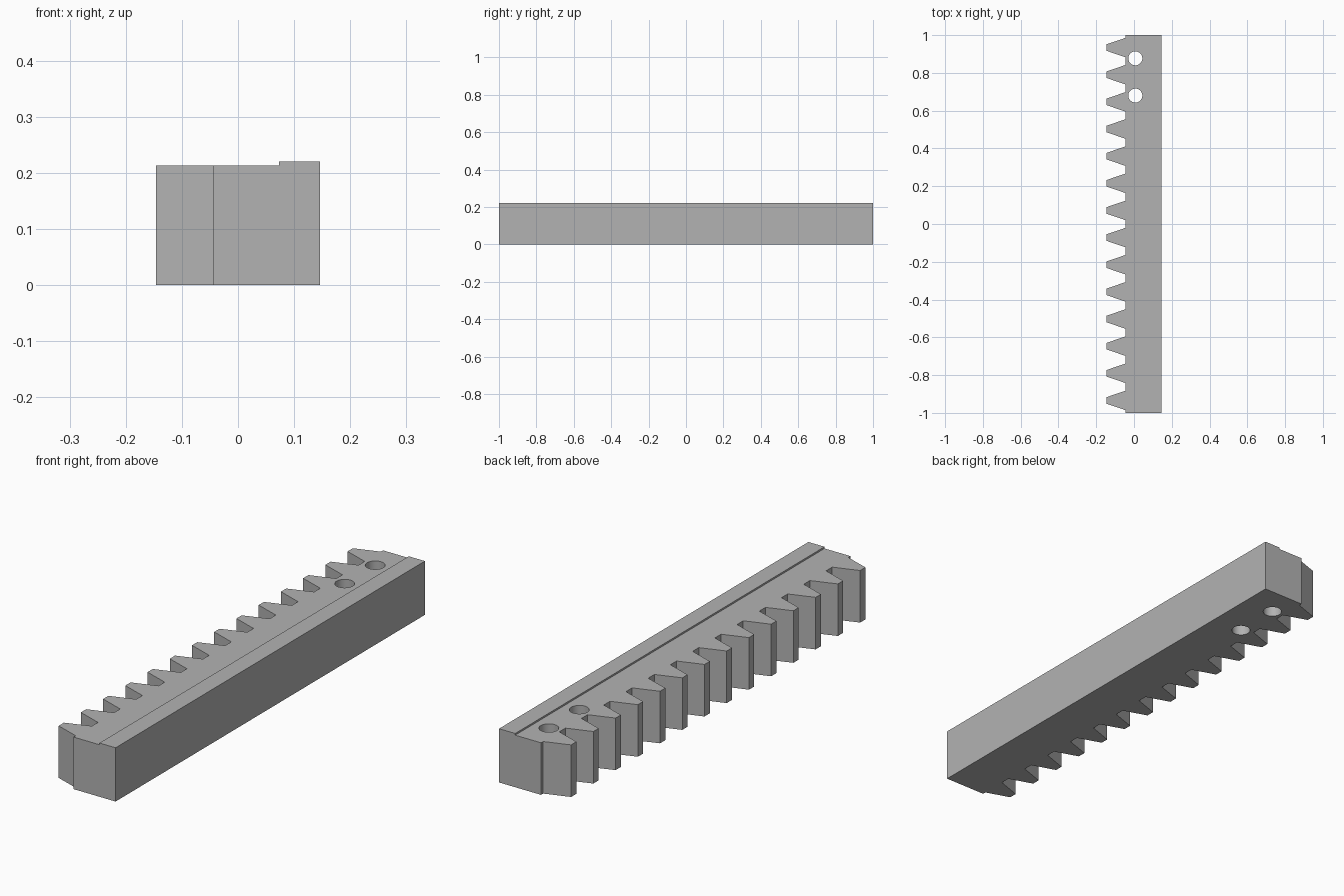
import bpy
import bmesh
from mathutils import Vector

cube = bpy.data.objects.get("Cube")
if cube:
    bpy.data.objects.remove(cube, do_unlink=True)

BACK_X, ROOT_X, TIP_X = 0.146, -0.044, -0.146
HALF_LENGTH = 1.0
BODY_TOP, RAIL_TOP, RAIL_X = 0.213, 0.22, 0.073
TEETH, PITCH = 14, 0.1437
ROOT_HALF, TIP_HALF = 0.052, 0.017
HOLE_X, HOLE_YS, HOLE_RADIUS = 0.007, (0.877, 0.68), 0.037

steel = bpy.data.materials.new("grey_steel")
steel.use_nodes = True
grey = (0.45, 0.45, 0.45, 1)
steel.diffuse_color = grey
steel.node_tree.nodes["Principled BSDF"].inputs["Base Color"].default_value = grey


def rack_outline():
    """Outline of the toothed bar, counter-clockwise from above."""
    points = [(ROOT_X, -HALF_LENGTH), (BACK_X, -HALF_LENGTH),
              (BACK_X, HALF_LENGTH), (ROOT_X, HALF_LENGTH)]
    for i in range(TEETH):
        y = ((TEETH - 1) / 2 - i) * PITCH
        points += [(ROOT_X, y + ROOT_HALF), (TIP_X, y + TIP_HALF),
                   (TIP_X, y - TIP_HALF), (ROOT_X, y - ROOT_HALF)]
    return points


# Toothed bar: extruded outline
bm = bmesh.new()
base = bm.faces.new([bm.verts.new((x, y, 0)) for x, y in rack_outline()])
extruded = bmesh.ops.extrude_face_region(bm, geom=[base], use_keep_orig=True)
bmesh.ops.translate(bm, vec=(0, 0, BODY_TOP),
                    verts=[g for g in extruded["geom"] if isinstance(g, bmesh.types.BMVert)])

# Raised rail: split the top along its length and lift the plain side
bmesh.ops.bisect_plane(bm, geom=bm.verts[:] + bm.edges[:] + bm.faces[:],
                       plane_co=(RAIL_X, 0, 0), plane_no=(1, 0, 0))
rail = [f for f in bm.faces
        if all(v.co.z > BODY_TOP - 0.001 for v in f.verts)
        and f.calc_center_median().x > RAIL_X]
lifted = bmesh.ops.extrude_face_region(bm, geom=rail)
bmesh.ops.translate(bm, vec=(0, 0, RAIL_TOP - BODY_TOP),
                    verts=[g for g in lifted["geom"] if isinstance(g, bmesh.types.BMVert)])
bmesh.ops.dissolve_limit(bm, angle_limit=0.01, verts=bm.verts[:], edges=bm.edges[:])
bmesh.ops.recalc_face_normals(bm, faces=bm.faces[:])

mesh = bpy.data.meshes.new("gear_rack")
bm.to_mesh(mesh)
bm.free()
mesh.materials.append(steel)
rack = bpy.data.objects.new("gear_rack", mesh)
bpy.context.collection.objects.link(rack)
bpy.ops.object.select_all(action="DESELECT")

# Two mounting holes drilled right through
for y in HOLE_YS:
    bpy.ops.mesh.primitive_cylinder_add(vertices=48, radius=HOLE_RADIUS, depth=1,
                                        location=Vector((HOLE_X, y, 0.1)))
    drill = bpy.context.object
    drill.name = "hole_cutter"
    drill.hide_render = True
    drill.data.materials.append(steel)
    cut = rack.modifiers.new("mounting_hole", "BOOLEAN")
    cut.operation = "DIFFERENCE"
    cut.solver = "EXACT"
    cut.object = drill
    bpy.context.view_layer.objects.active = rack
    bpy.ops.object.modifier_apply(modifier=cut.name)
    bpy.data.objects.remove(drill, do_unlink=True)

# Round hole walls, crisp edges elsewhere
bpy.ops.object.select_all(action="DESELECT")
rack.select_set(True)
bpy.context.view_layer.objects.active = rack
bpy.ops.object.shade_smooth_by_angle(angle=0.5)
